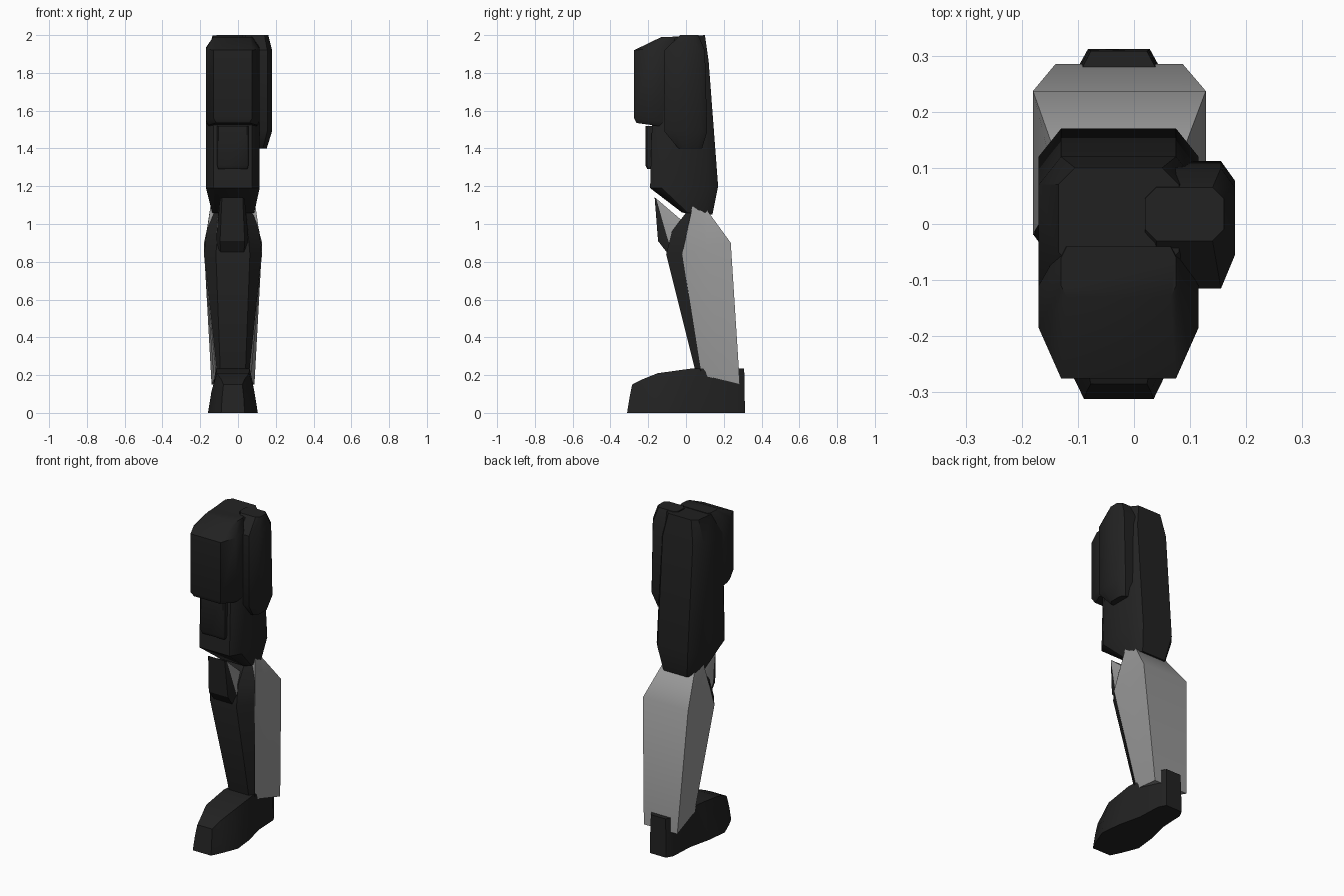
import bpy, math

if "Cube" in bpy.data.objects:
    bpy.data.objects.remove(bpy.data.objects["Cube"])

def material(name, c):
    m = bpy.data.materials.new(name)
    m.diffuse_color = (c, c, c, 1)
    m.use_nodes = True
    m.node_tree.nodes["Principled BSDF"].inputs["Base Color"].default_value = m.diffuse_color
    return m

DARK = material("charcoal", 0.016)
LIGHT = material("mid_grey", 0.32)

def loft(name, rings, mats=(DARK,), angle=40):
    """Skin a closed solid through rings of equal point count."""
    n = len(rings[0])
    verts = [p for r in rings for p in r]
    faces = [tuple(reversed(range(n)))]
    for k in range(len(rings) - 1):
        a, b = k * n, (k + 1) * n
        faces += [(a + i, a + (i + 1) % n, b + (i + 1) % n, b + i) for i in range(n)]
    faces.append(tuple(range((len(rings) - 1) * n, len(rings) * n)))
    me = bpy.data.meshes.new(name)
    me.from_pydata(verts, [], faces)
    ob = bpy.data.objects.new(name, me)
    bpy.context.collection.objects.link(ob)
    for m in mats:
        me.materials.append(m)
    bpy.ops.object.select_all(action='DESELECT')
    ob.select_set(True)
    bpy.context.view_layer.objects.active = ob
    bpy.ops.object.mode_set(mode='EDIT')
    bpy.ops.mesh.select_all(action='SELECT')
    bpy.ops.mesh.normals_make_consistent(inside=False)
    bpy.ops.object.mode_set(mode='OBJECT')
    bpy.ops.object.shade_smooth_by_angle(angle=math.radians(angle))
    return ob

def octagon(x0, x1, y0, y1, zf, zb, cx, cf, cb):
    """Chamfered rectangle; zf and zb are the front and back heights."""
    pts = [(x0 + cx, y0), (x1 - cx, y0), (x1, y0 + cf), (x1, y1 - cb),
           (x1 - cx, y1), (x0 + cx, y1), (x0, y1 - cb), (x0, y0 + cf)]
    return [(x, y, zf + (zb - zf) * (y - y0) / (y1 - y0)) for x, y in pts]

# Thigh body
loft("thigh", [
    octagon(-.135, .085, -.02, .14, 1.06, 1.05, .03, .03, .04),
    octagon(-.17, .115, -.19, .17, 1.19, 1.20, .04, .06, .05),
    octagon(-.17, .115, -.17, .12, 1.86, 1.86, .04, .06, .05),
    octagon(-.135, .08, -.08, .10, 1.985, 2.0, .03, .03, .03)])

# Bulky pad on the thigh front
loft("thigh_front_pad", [
    octagon(-.155, .10, -.262, -.05, 1.535, 1.505, .04, .08, .06),
    octagon(-.17, .115, -.275, -.04, 1.56, 1.53, .04, .09, .07),
    octagon(-.17, .115, -.275, -.04, 1.92, 1.94, .04, .09, .07),
    octagon(-.13, .075, -.13, -.04, 1.99, 1.992, .01, .02, .02)])

# Small raised plate under the pad
loft("thigh_lower_plate", [
    octagon(-.105, .05, -.205, -.15, 1.29, 1.29, .008, .008, .008),
    octagon(-.11, .055, -.215, -.15, 1.31, 1.31, .008, .008, .008),
    octagon(-.11, .055, -.215, -.15, 1.52, 1.52, .008, .008, .008)])

# Pouch on the outer side of the thigh
loft("side_pouch", [
    octagon(.02, .152, -.04, .085, 1.40, 1.40, .02, .025, .025),
    octagon(.02, .18, -.115, .112, 1.49, 1.49, .025, .06, .035),
    octagon(.02, .18, -.115, .10, 1.92, 1.92, .025, .06, .035),
    octagon(.02, .16, -.03, .065, 2.0, 2.0, .02, .02, .02)])

def calf_ring(xf0, xf1, xb0, xb1, yf, yb, zf, zb):
    ym, zm = (yf + yb) / 2, (zf + zb) / 2
    return [(xf0, yf, zf), (xf1, yf, zf), ((xf1 + xb1) / 2, ym, zm),
            (xb1, yb, zb), (xb0, yb, zb), ((xf0 + xb0) / 2, ym, zm)]

# Light calf shell
loft("calf_shell", [
    calf_ring(-.115, .05, -.14, .087, .08, .285, .20, .15),
    calf_ring(-.18, .128, -.18, .128, -.02, .237, .84, .90),
    calf_ring(-.145, .092, -.135, .08, .035, .11, 1.10, 1.075)], (LIGHT,), 50)

# Dark shin in front of the calf
def shin_ring(h, hf, yf, yb, z):
    c = -.027
    return [(c - hf, yf, z), (c + hf, yf, z), (c + h, yb, z), (c - h, yb, z)]

loft("shin", [
    shin_ring(.083, .065, .06, .086, .18),
    shin_ring(.153, .09, -.105, -.018, .84),
    shin_ring(.140, .08, -.075, .005, .96),
    shin_ring(.115, .07, .0, .04, 1.06)])

# Knee cap, dark in front and light on the sides and top
def knee_ring(hf, hs, yf, ys, yb, zf, zs, zb):
    c = -.03
    return [(c - hf, yf, zf), (c + hf, yf, zf), (c + hs, ys, zs),
            (c + hs, yb, zb), (c - hs, yb, zb), (c - hs, ys, zs)]

knee = loft("knee_cap", [
    knee_ring(.06, .075, -.075, -.062, -.04, .815, .825, .86),
    knee_ring(.065, .085, -.148, -.10, -.01, .91, .93, .97),
    knee_ring(.055, .065, -.166, -.158, .0, 1.14, 1.135, 1.0)], (DARK, LIGHT), 30)
for p in knee.data.polygons:
    p.material_index = 0 if p.normal.y < -.25 and p.normal.z < .6 else 1

# Foot, skinned from toe to heel
def foot_ring(yb, yt, hb, ht, zt):
    c = -.027
    return [(c - hb, yb, 0), (c + hb, yb, 0),
            (c + (hb * .6 + ht * .4), yb * .5 + yt * .5, zt * .55),
            (c + ht, yt, zt), (c - ht, yt, zt),
            (c - (hb * .6 + ht * .4), yb * .5 + yt * .5, zt * .55)]

loft("foot", [
    foot_ring(-.312, -.285, .062, .05, .15),
    foot_ring(-.25, -.23, .092, .062, .178),
    foot_ring(-.15, -.15, .132, .085, .21),
    foot_ring(-.02, .03, .118, .09, .235),
    foot_ring(.12, .12, .085, .08, .235),
    foot_ring(.27, .27, .078, .07, .235),
    foot_ring(.312, .308, .055, .05, .235)])
